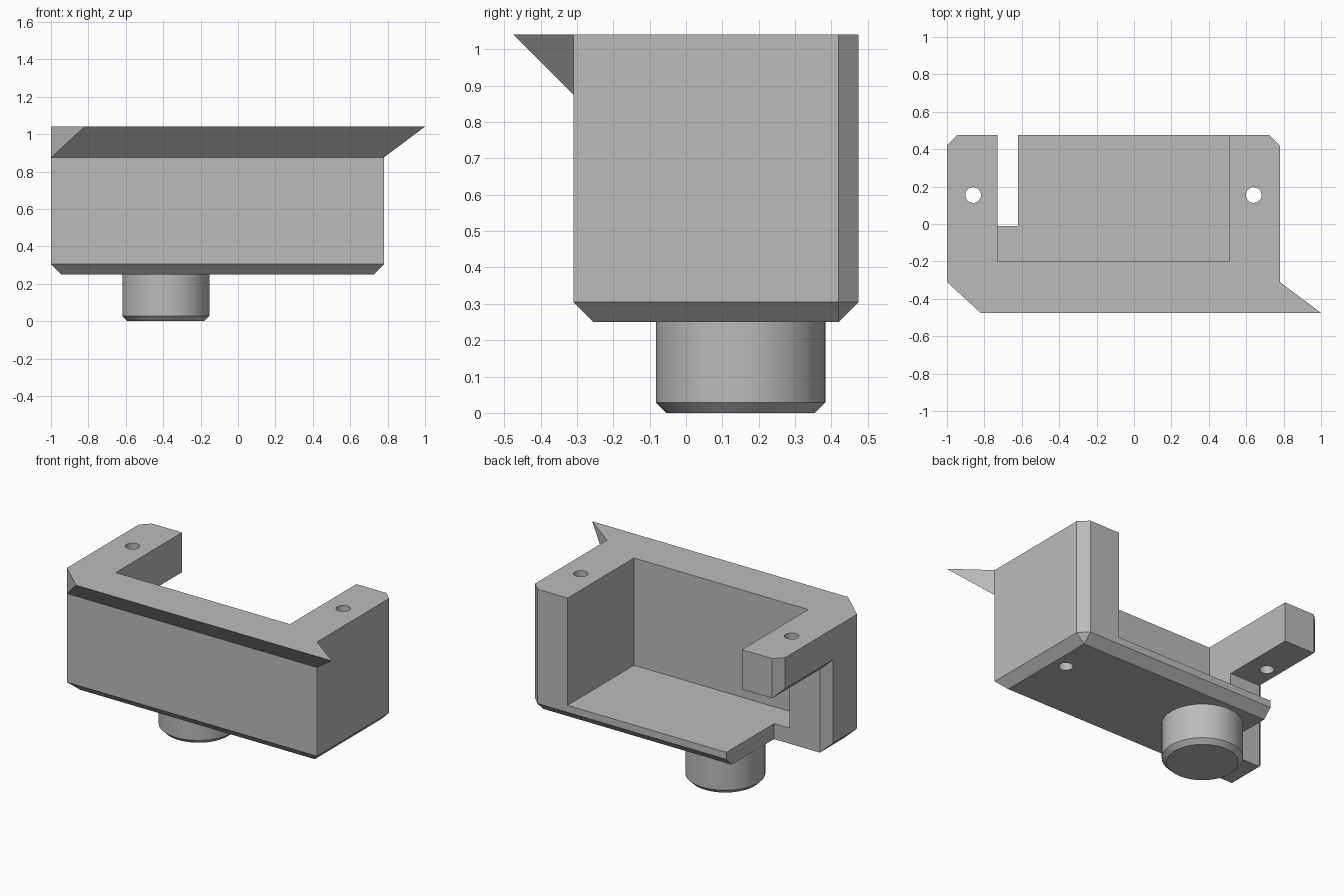
import bpy, bmesh
from mathutils import Matrix

cube = bpy.data.objects.get("Cube")
if cube:
    bpy.data.objects.remove(cube, do_unlink=True)

grey = bpy.data.materials.new("plain_grey")
grey.use_nodes = True
grey.diffuse_color = (0.5, 0.5, 0.5, 1)
grey.node_tree.nodes["Principled BSDF"].inputs["Base Color"].default_value = (0.5, 0.5, 0.5, 1)

LEFT, RIGHT, FRONT, BACK = 0.78, -1.0, -0.31, 0.475
BASE, FLOOR, TOP, C = 0.25, 0.35, 1.04, 0.055   # C is the chamfer width
SLOT_Y, ARM_Z = -0.01, 0.785


def make(name, bm):
    bmesh.ops.recalc_face_normals(bm, faces=bm.faces)
    mesh = bpy.data.meshes.new(name)
    bm.to_mesh(mesh)
    bm.free()
    mesh.materials.append(grey)
    ob = bpy.data.objects.new(name, mesh)
    bpy.context.collection.objects.link(ob)
    return ob


def hull(name, points):
    bm = bmesh.new()
    for p in points:
        bm.verts.new(p)
    bmesh.ops.convex_hull(bm, input=bm.verts)
    bmesh.ops.dissolve_limit(bm, angle_limit=0.01, verts=bm.verts, edges=bm.edges)
    return make(name, bm)


def box(name, xs, ys, zs):
    return hull(name, [(x, y, z) for x in xs for y in ys for z in zs])


def loft(name, rings):
    bm = bmesh.new()
    loops = [[bm.verts.new(p) for p in ring] for ring in rings]
    n = len(loops[0])
    for a, b in zip(loops, loops[1:]):
        for i in range(n):
            j = (i + 1) % n
            bm.faces.new((a[i], a[j], b[j], b[i]))
    bm.faces.new(loops[0])
    bm.faces.new(loops[-1])
    return make(name, bm)


def cylinder(name, x, y, z0, z1, r, segments):
    bm = bmesh.new()
    bmesh.ops.create_cone(bm, cap_ends=True, segments=segments, radius1=r, radius2=r,
                          depth=z1 - z0, matrix=Matrix.Translation((x, y, (z0 + z1) / 2)))
    return make(name, bm)


def smooth(ob):
    bpy.ops.object.select_all(action='DESELECT')
    ob.select_set(True)
    bpy.context.view_layer.objects.active = ob
    bpy.ops.object.shade_smooth_by_angle(angle=0.5)


def cut(ob, cutter):
    cutter.hide_render = True
    mod = ob.modifiers.new("cut", 'BOOLEAN')
    mod.operation, mod.solver, mod.object = 'DIFFERENCE', 'EXACT', cutter
    bpy.context.view_layer.objects.active = ob
    bpy.ops.object.modifier_apply(modifier=mod.name)
    bpy.data.objects.remove(cutter, do_unlink=True)


# Body block: bevelled back corners and bevelled underside
outline = [(RIGHT, FRONT), (LEFT, FRONT), (LEFT, BACK - C),
           (LEFT - C, BACK), (RIGHT + C, BACK), (RIGHT, BACK - C)]
points = [(x, y, z) for x, y in outline for z in (BASE + C, TOP)]
points += [(x, y, BASE) for x in (RIGHT + C, LEFT - C) for y in (FRONT + C, BACK - C)]
body = hull("body", points)

# Pocket open to the top and back
cut(body, box("pocket_cutter", (-0.73, 0.51), (-0.2, 0.7), (FLOOR, 1.3)))

# Opening below the right arm, flaring at its outer edge
rings = []
for x, grow in ((-0.62, 0), (RIGHT + C, 0), (RIGHT - 0.1, C + 0.1)):
    y, z = SLOT_Y - grow, ARM_Z + grow
    rings.append([(x, y, 0.1), (x, 0.7, 0.1), (x, 0.7, z), (x, y, z)])
cut(body, loft("arm_cutter", rings))

# Screw holes through both arms
for x in (-0.86, 0.64):
    cut(body, cylinder("hole_cutter", x, 0.155, 0.0, 1.3, 0.042, 32))
smooth(body)

# Slanted lip along the top of the front
D = BACK + FRONT
lip = hull("front_lip", [(RIGHT, FRONT, TOP), (RIGHT, FRONT, TOP - D), (RIGHT + 0.18, -BACK, TOP),
                         (LEFT, FRONT, TOP), (LEFT, FRONT, TOP - D), (1.0, -BACK, TOP)])

# Round foot with a bevelled lower rim
foot = cylinder("round_foot", -0.385, 0.15, 0.0, BASE + 0.03, 0.233, 64)
bm = bmesh.new()
bm.from_mesh(foot.data)
rim = [e for e in bm.edges if all(v.co.z < 0.01 for v in e.verts)]
bmesh.ops.bevel(bm, geom=rim, offset=0.028, segments=1, affect='EDGES')
bm.to_mesh(foot.data)
bm.free()
smooth(foot)
